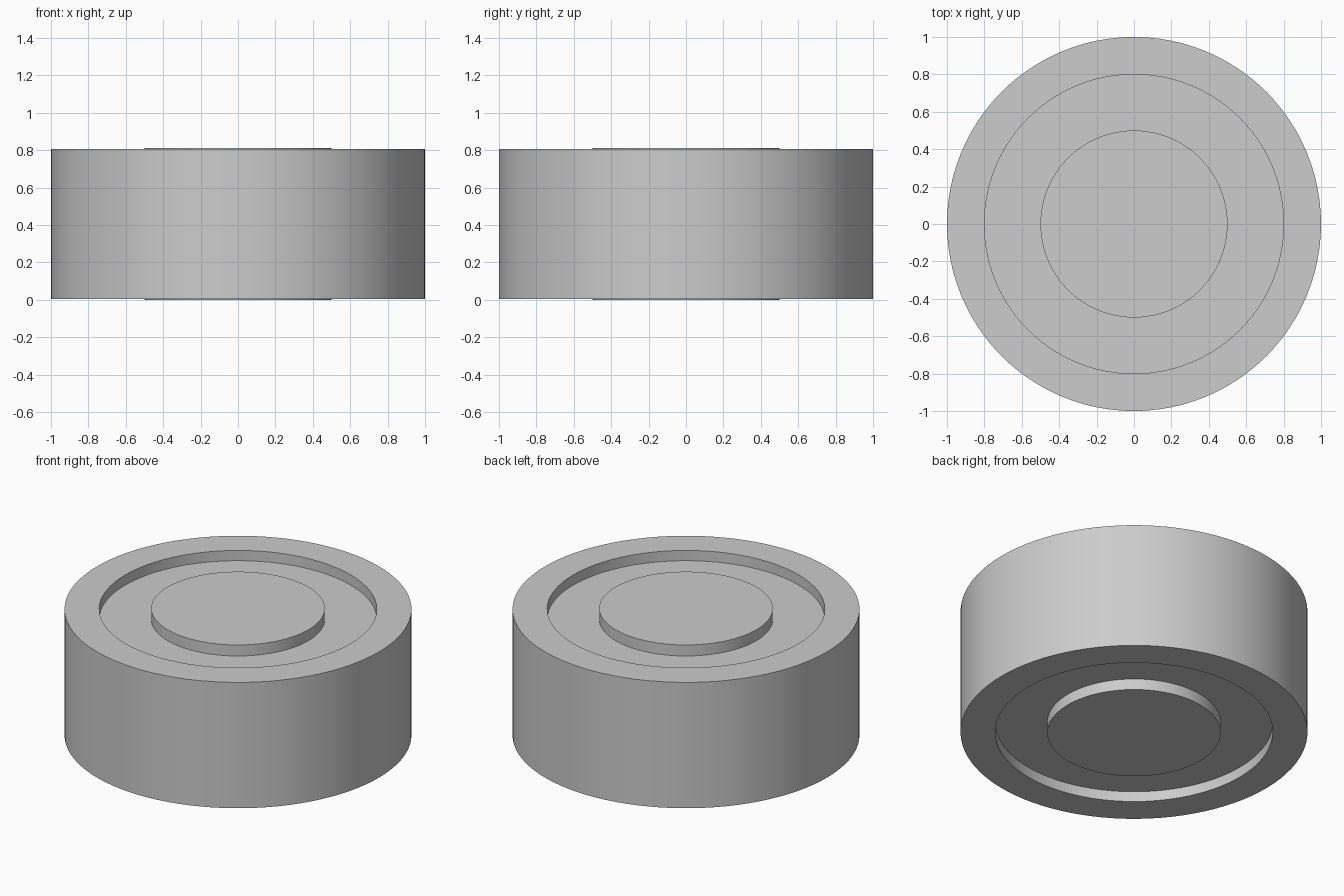
import bpy
import bmesh
import math

cube = bpy.data.objects.get("Cube")
if cube:
    bpy.data.objects.remove(cube, do_unlink=True)

SEGMENTS = 96
HEIGHT = 0.81      # full height, set by the hub
RIM_STEP = 0.005   # rim sits slightly inside the hub faces
RECESS = 0.07      # depth of the groove below the hub faces

grey = bpy.data.materials.new("plain grey")
grey.use_nodes = True
colour = (0.604, 0.604, 0.604, 1)
grey.diffuse_color = colour
grey.node_tree.nodes["Principled BSDF"].inputs["Base Color"].default_value = colour


def lathe(name, profile, closed):
    """Spin a radius/height profile about the z axis."""
    bm = bmesh.new()
    verts = [bm.verts.new((r, 0, z)) for r, z in profile]
    edges = [bm.edges.new(pair) for pair in zip(verts, verts[1:])]
    if closed:
        edges.append(bm.edges.new((verts[-1], verts[0])))
    bmesh.ops.spin(bm, geom=verts + edges, cent=(0, 0, 0), axis=(0, 0, 1),
                   angle=math.tau, steps=SEGMENTS, use_duplicate=False)
    bmesh.ops.remove_doubles(bm, verts=bm.verts, dist=1e-5)
    bmesh.ops.recalc_face_normals(bm, faces=bm.faces)
    mesh = bpy.data.meshes.new(name)
    bm.to_mesh(mesh)
    bm.free()
    mesh.materials.append(grey)
    obj = bpy.data.objects.new(name, mesh)
    bpy.context.collection.objects.link(obj)
    bpy.ops.object.select_all(action='DESELECT')
    obj.select_set(True)
    bpy.context.view_layer.objects.active = obj
    bpy.ops.object.shade_smooth_by_angle(angle=math.radians(30))
    return obj


def ring(name, inner, outer, inset):
    """Ring, or solid disc when inner is zero, inset from both end planes."""
    low, high = inset, HEIGHT - inset
    profile = [(inner, low), (outer, low), (outer, high), (inner, high)]
    return lathe(name, profile, closed=inner > 0)


# Thick outer rim, recessed web between, and central hub
ring("outer_rim", 0.8, 1.0, RIM_STEP)
ring("recessed_web", 0.48, 0.82, RECESS)
ring("central_hub", 0, 0.5, 0)
